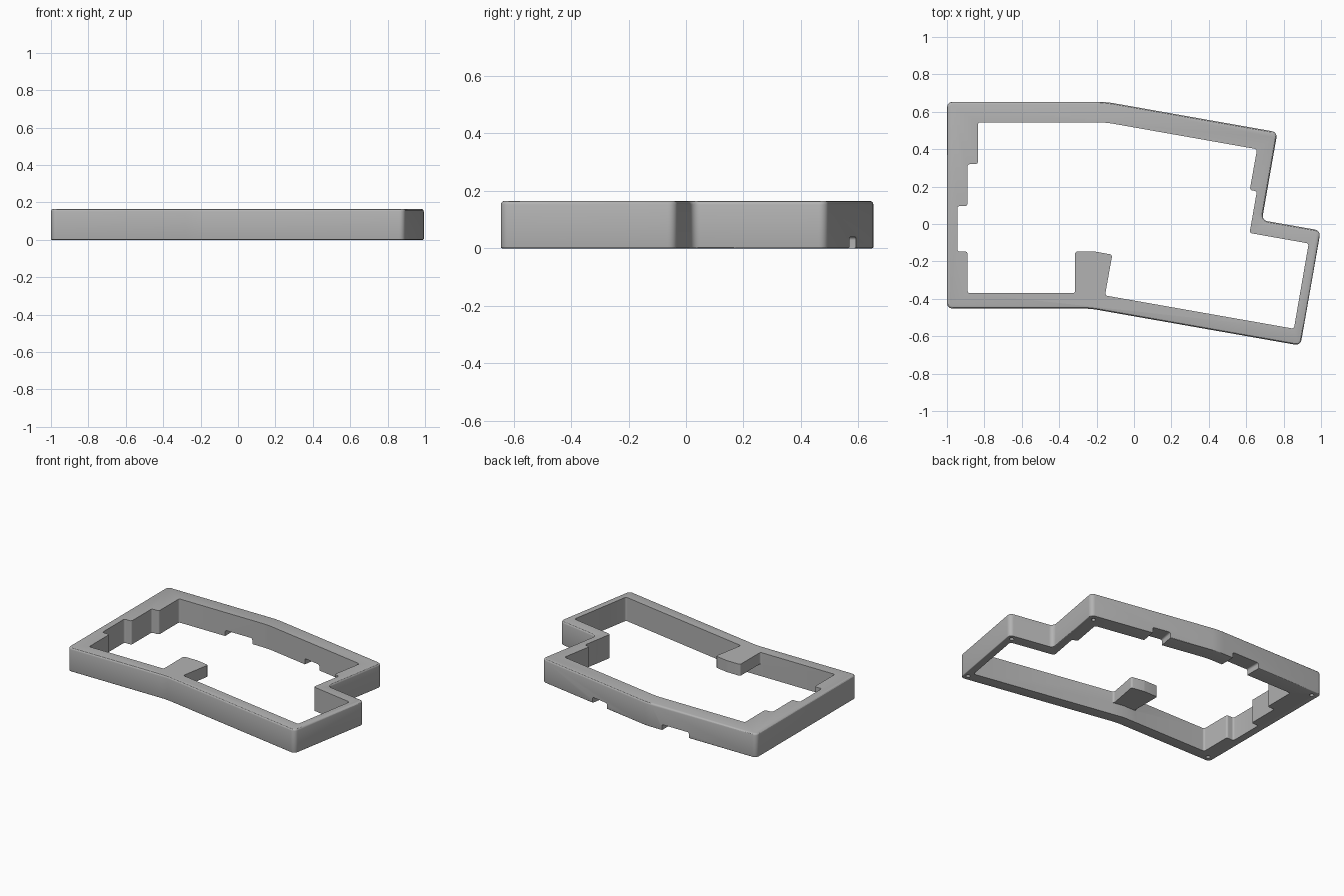
import bpy, bmesh, math
from mathutils import Vector

if "Cube" in bpy.data.objects:
    bpy.data.objects.remove(bpy.data.objects["Cube"], do_unlink=True)

HEIGHT = 0.165
TAB_BOTTOM = 0.085
TILT = math.radians(10)

grey = bpy.data.materials.new("plain_grey")
grey.use_nodes = True
grey.diffuse_color = (0.45, 0.45, 0.45, 1)
grey.node_tree.nodes["Principled BSDF"].inputs["Base Color"].default_value = grey.diffuse_color


def rounded(points, radius, steps=6):
    """Replace every corner by an arc; a third value overrides the radius."""
    result = []
    for i, p in enumerate(points):
        r = p[2] if len(p) > 2 else radius
        corner = Vector(p[:2])
        a = (Vector(points[i - 1][:2]) - corner).normalized()
        b = (Vector(points[(i + 1) % len(points)][:2]) - corner).normalized()
        half = a.angle(b) / 2
        centre = corner + (a + b).normalized() * (r / math.sin(half))
        start = corner + a * (r / math.tan(half)) - centre
        end = corner + b * (r / math.tan(half)) - centre
        sweep = start.angle_signed(end)
        for k in range(steps + 1):
            t = -sweep * k / steps
            c, s = math.cos(t), math.sin(t)
            result.append(centre + Vector((c * start.x - s * start.y, s * start.x + c * start.y)))
    return result


def prism(name, outline, low, high, chamfers=None):
    """Extrude a flat outline; optionally soften its (bottom, top) rims."""
    bm = bmesh.new()
    base = bm.faces.new([bm.verts.new((p.x, p.y, low)) for p in outline])
    lifted = bmesh.ops.extrude_face_region(bm, geom=[base])["geom"]
    for v in lifted:
        if isinstance(v, bmesh.types.BMVert):
            v.co.z = high
    bmesh.ops.recalc_face_normals(bm, faces=bm.faces)
    for z, width in zip((low, high), chamfers or ()):
        rim = [e for e in bm.edges if all(abs(v.co.z - z) < 1e-6 for v in e.verts)]
        bmesh.ops.bevel(bm, geom=rim, offset=width, segments=3, profile=0.5, affect='EDGES')
    return add_object(name, bm)


def add_object(name, bm):
    mesh = bpy.data.meshes.new(name)
    bm.to_mesh(mesh)
    bm.free()
    mesh.materials.append(grey)
    obj = bpy.data.objects.new(name, mesh)
    bpy.context.collection.objects.link(obj)
    return obj


def carve(target, cutter):
    """Subtract the cutter and remove it."""
    cutter.hide_render = True
    mod = target.modifiers.new("cut", 'BOOLEAN')
    mod.operation, mod.solver, mod.object = 'DIFFERENCE', 'EXACT', cutter
    bpy.context.view_layer.objects.active = target
    bpy.ops.object.modifier_apply(modifier=mod.name)
    bpy.data.objects.remove(cutter, do_unlink=True)


# Outer wall
outer = [(-1, .653), (-.15, .653, .5), (.767, .491), (.684, .02), (.998, -.035),
         (.89, -.65), (-.235, -.452, .5), (-1, -.452)]
frame = prism("case_frame", rounded(outer, 0.03), 0, HEIGHT, (0.005, 0.013))

# Stepped opening, with the tab left standing at the front
opening = [(-.835, .543), (-.15, .543, .5), (.658, .4), (.619, .182), (.657, .175),
           (.618, -.048), (.934, -.104), (.855, -.56), (-.155, -.382), (-.116, -.164),
           (-.21, -.147), (-.315, -.147), (-.315, -.37), (-.89, -.37), (-.89, -.147),
           (-.945, -.147), (-.945, .096), (-.89, .096), (-.89, .32), (-.835, .32)]
carve(frame, prism("opening_cutter", rounded(opening, 0.013), -0.1, HEIGHT + 0.1))

# Clearance under the tab
under = [Vector(p) for p in ((-.33, -.12), (-.33, -.37), (-.225, -.37), (-.14, -.385), (-.1, -.12))]
carve(frame, prism("tab_clearance", under, -0.1, TAB_BOTTOM))

# Cable slots through the bottom of the back wall
for x, y, width, turn in ((-.375, .6, .21, 0), (.25, .53, .13, -TILT)):
    h, flare, top = width / 2, 0.012, 0.04
    profile = rounded([(-h, -.1), (-h, top), (h, top), (h, -.1)], flare)
    slot = prism("slot_cutter", profile, -0.12, 0.12)
    slot.location = (x, y, 0)
    slot.rotation_euler = (math.pi / 2, 0, turn)
    bpy.context.view_layer.update()
    carve(frame, slot)

# Screw holes in the underside
for x, y in ((-.955, .61), (-.955, -.41), (.865, -.602), (.955, -.066), (.715, .453)):
    ring = [Vector((x + .014 * math.cos(k * math.pi / 8), y + .014 * math.sin(k * math.pi / 8)))
            for k in range(16)]
    carve(frame, prism("screw_hole_cutter", ring, -0.05, 0.09))

bpy.ops.object.select_all(action='DESELECT')
frame.select_set(True)
bpy.context.view_layer.objects.active = frame
bpy.ops.object.shade_smooth_by_angle(angle=math.radians(30))
